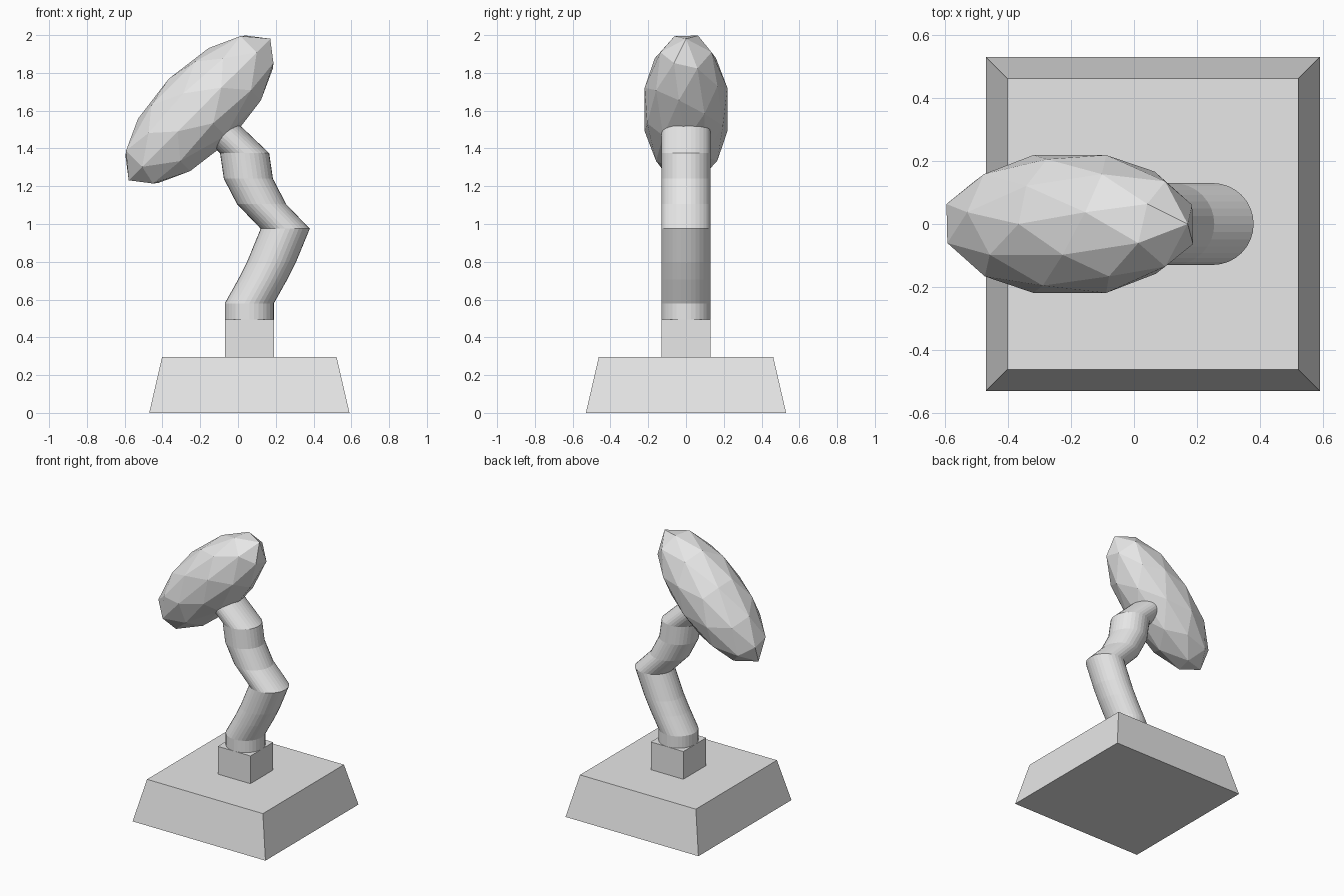
import bpy, bmesh, math
from mathutils import Matrix, Vector

if "Cube" in bpy.data.objects:
    bpy.data.objects.remove(bpy.data.objects["Cube"])

grey = bpy.data.materials.new("light_grey")
grey.diffuse_color = (0.8, 0.8, 0.8, 1)
grey.use_nodes = True
grey.node_tree.nodes["Principled BSDF"].inputs["Base Color"].default_value = grey.diffuse_color


def finish(name, bm):
    bmesh.ops.recalc_face_normals(bm, faces=bm.faces)
    mesh = bpy.data.meshes.new(name)
    bm.to_mesh(mesh)
    bm.free()
    mesh.materials.append(grey)
    obj = bpy.data.objects.new(name, mesh)
    bpy.context.collection.objects.link(obj)
    return obj


def loft(name, rings):
    """Skin closed rings of points and cap both ends."""
    bm = bmesh.new()
    loops = [[bm.verts.new(p) for p in ring] for ring in rings]
    n = len(loops[0])
    for a, b in zip(loops, loops[1:]):
        for i in range(n):
            j = (i + 1) % n
            bm.faces.new((a[i], a[j], b[j], b[i]))
    bm.faces.new(loops[0][::-1])
    bm.faces.new(loops[-1])
    return finish(name, bm)


def square(cx, z, half):
    return [(cx + sx * half, sy * half, z)
            for sx, sy in ((-1, -1), (1, -1), (1, 1), (-1, 1))]


def circle(cx, z, radius, sides=32):
    return [(cx + radius * math.cos(2 * math.pi * i / sides),
             radius * math.sin(2 * math.pi * i / sides), z) for i in range(sides)]


CX = 0.06
# Tapered base and square post
loft("base", [square(CX, 0, 0.53), square(CX, 0.295, 0.462)])
loft("post", [square(CX, 0.295, 0.13), square(CX, 0.495, 0.13)])

# Bent neck: level rings that shift sideways as they rise
path = [(0.06, 0.495), (0.06, 0.58), (0.13, 0.705), (0.178, 0.80), (0.25, 0.975),
        (0.125, 1.105), (0.055, 1.24), (0.035, 1.375), (-0.117, 1.52)]
loft("neck", [circle(x, z, 0.13) for x, z in path])

# Faceted long head, tilted 45 degrees
s = math.sqrt(0.5)
tilt = Matrix(((0, -s, s), (-1, 0, 0), (0, -s, -s))).to_4x4()
place = Matrix.Translation(Vector((-0.204, 0, 1.606)))
bm = bmesh.new()
bmesh.ops.create_icosphere(bm, subdivisions=2, radius=1,
                           matrix=place @ tilt @ Matrix.Diagonal((0.23, 0.53, 0.23, 1)))
finish("head", bm)
